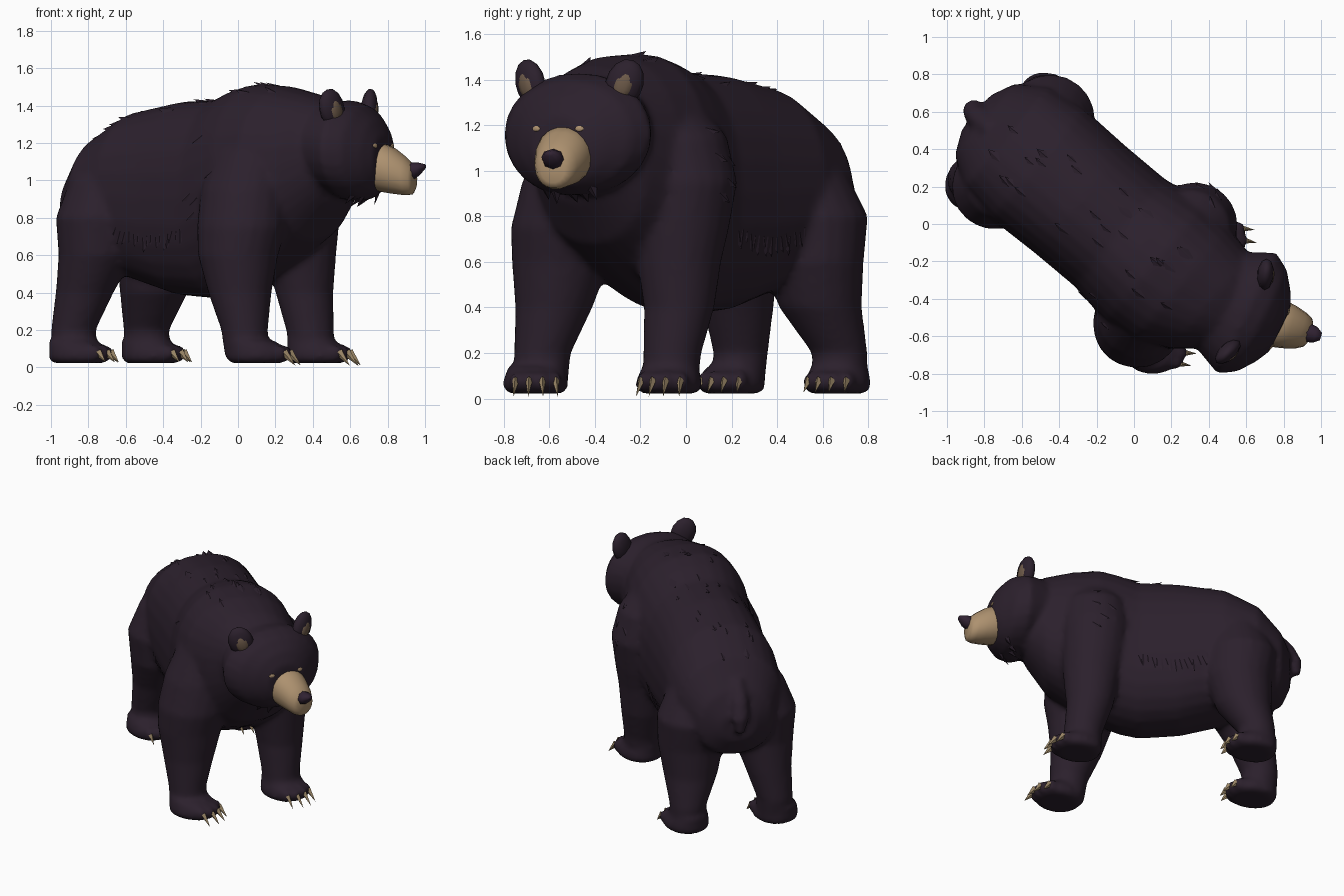
import bpy, bmesh, math, random
from mathutils import Vector, Matrix
from mathutils.bvhtree import BVHTree

if "Cube" in bpy.data.objects:
    bpy.data.objects.remove(bpy.data.objects["Cube"])

random.seed(4)
UP = Vector((0, 0, 1))


def mat(name, c):
    m = bpy.data.materials.new(name)
    m.diffuse_color = (*c, 1)
    m.use_nodes = True
    m.node_tree.nodes["Principled BSDF"].inputs["Base Color"].default_value = m.diffuse_color
    return m


FUR = mat("dark_fur", (0.0245, 0.0145, 0.0255))
TAN = mat("muzzle_tan", (0.42, 0.285, 0.16))
CLAW = mat("claw_horn", (0.34, 0.25, 0.14))
EAR = mat("inner_ear_brown", (0.15, 0.10, 0.065))
NOSE = mat("nose_dark", (0.03, 0.016, 0.032))


def heading(deg):
    a = math.radians(deg)
    return Vector((math.cos(a), math.sin(a), 0)), Vector((-math.sin(a), math.cos(a), 0))


def finish(name, bm, m):
    bmesh.ops.recalc_face_normals(bm, faces=bm.faces)
    me = bpy.data.meshes.new(name)
    bm.to_mesh(me)
    bm.free()
    me.materials.append(m)
    ob = bpy.data.objects.new(name, me)
    bpy.context.collection.objects.link(ob)
    return ob


def smooth(ob):
    for p in ob.data.polygons:
        p.use_smooth = True


def loft(bm, sections, n=20, power=0.9):
    """Closed tube through (centre, half axis, half axis) sections."""
    rings = []
    for c, a, b in sections:
        ring = []
        for i in range(n):
            t = 2 * math.pi * i / n
            x, y = math.cos(t), math.sin(t)
            x = math.copysign(abs(x) ** power, x)
            y = math.copysign(abs(y) ** power, y)
            ring.append(bm.verts.new(c + a * x + b * y))
        rings.append(ring)
    for r, s in zip(rings, rings[1:]):
        for i in range(n):
            bm.faces.new((r[i], r[(i + 1) % n], s[(i + 1) % n], s[i]))
    bm.faces.new(rings[0])
    bm.faces.new(rings[-1])


def ball(bm, c, f, l, u, seg=14):
    """Ellipsoid with three half axis vectors."""
    M = Matrix((f, l, u)).transposed().to_4x4()
    M.translation = c
    bmesh.ops.create_uvsphere(bm, u_segments=seg, v_segments=seg // 2 + 2, radius=1, matrix=M)


def spike(bm, base, tip, side, width, thick):
    """Four sided pointed tuft or claw."""
    d = (tip - base).normalized()
    up = side.cross(d).normalized() * thick
    s = side.normalized() * width
    q = [bm.verts.new(base + o) for o in (s, up, -s, -up)]
    t = bm.verts.new(tip)
    bm.faces.new(q)
    for i in range(4):
        bm.faces.new((q[i], q[(i + 1) % 4], t))


# Trunk, neck
F, L = heading(-40)
O = Vector((-0.054, -0.065, 0))
bm = bmesh.new()
trunk = [(-1.03, 0, .72, .92, .12), (-.97, 0, .6, 1.06, .25), (-.82, 0, .54, 1.24, .355),
         (-.6, 0, .47, 1.365, .385), (-.3, 0, .385, 1.42, .375), (-.03, 0, .365, 1.435, .375),
         (.1, 0, .4, 1.485, .395), (.22, 0, .46, 1.515, .41), (.4, 0, .56, 1.505, .395),
         (.58, .03, .68, 1.46, .33), (.72, .06, .87, 1.4, .24)]
loft(bm, [(O + F * u + L * v + UP * (lo + hi) / 2, L * w, UP * (hi - lo) / 2)
          for u, v, lo, hi, w in trunk], 28, 0.88)

# Legs: x, y, z, radius going up
legs = [
    [(.05, -.64, .05, .12), (.035, -.63, .2, .125), (.01, -.58, .4, .17), (.0, -.55, .6, .215),
     (.02, -.53, .75, .24), (.04, -.48, .95, .24), (.08, -.42, 1.15, .215), (.12, -.36, 1.33, .14)],
    [(.4, -.07, .05, .12), (.385, -.06, .2, .128), (.355, -.03, .4, .155), (.34, -.03, .6, .185),
     (.33, -.02, .75, .21), (.325, -.005, .95, .23), (.3, -.04, 1.15, .22), (.24, -.12, 1.33, .15)],
    [(-.87, .225, .05, .12), (-.88, .24, .2, .12), (-.82, .23, .4, .155), (-.755, .2, .6, .205),
     (-.745, .2, .8, .23), (-.71, .22, 1.0, .19), (-.65, .27, 1.14, .12)],
    [(-.48, .675, .05, .12), (-.49, .675, .2, .122), (-.45, .59, .4, .182), (-.43, .56, .6, .22),
     (-.45, .56, .8, .24), (-.46, .51, 1.0, .19), (-.48, .45, 1.14, .12)]]
for leg in legs:
    loft(bm, [(Vector((x, y, z)), F * r, L * r) for x, y, z, r in leg], 20, 1)

# Paws with toe bumps and claws
claws = bmesh.new()
for x, y, deg, k in [(.1, -.66, 0, 1), (.42, -.075, -14, 1), (-.855, .2, -20, .75), (-.465, .665, -18, .75)]:
    f, l = heading(deg)
    c = Vector((x, y, 0))
    loft(bm, [(c + f * o + UP * z, f * a, l * b) for z, o, a, b in
              [(.022, 0, .14, .12), (.05, 0, .158, .145), (.09, 0, .155, .14), (.14, -.03, .13, .12)]], 20, .9)
    for i in (-1.5, -.5, .5, 1.5):
        d, s = heading(deg + i * 6)
        toe = c + l * i * .055 + f * (.145 - .014 * i * i)
        ball(bm, toe + UP * .075, d * .05, s * .036, UP * .048, 10)
        b = toe + d * .03 + UP * .082
        spike(claws, b, b + d * .065 * k - UP * .073 * k, s, .016, .024)
finish("claws", claws, CLAW)

# Head
HF, HL = heading(-26)
H = Vector((.62, -.485, 0))
head = [(-.27, 1.2, .2, .17), (-.15, 1.175, .3, .24), (-.02, 1.16, .36, .27), (.07, 1.145, .305, .253),
        (.14, 1.13, .21, .195), (.18, 1.12, .13, .12)]
loft(bm, [(H + HF * s + UP * z, HL * w, UP * h) for s, z, w, h in head], 24, .97)

# Tail
loft(bm, [(Vector((x, y, z)), F * a, L * b) for x, y, z, a, b in
          [(-.76, .5, 1.12, .05, .04), (-.82, .56, 1.01, .065, .06), (-.865, .61, .9, .05, .06),
           (-.875, .625, .79, .025, .025)]], 12, 1)

# Merge everything into one skin
raw = finish("raw_body", bm, FUR)
rm = raw.modifiers.new("merge", 'REMESH')
rm.mode = 'VOXEL'
rm.voxel_size = 0.02
sm = raw.modifiers.new("soften", 'SMOOTH')
sm.factor = 0.5
sm.iterations = 4
dg = bpy.context.evaluated_depsgraph_get()
skin = bpy.data.meshes.new_from_object(raw.evaluated_get(dg))
bpy.data.objects.remove(raw)
skin.materials.clear()
skin.materials.append(FUR)
body = bpy.data.objects.new("bear_body", skin)
bpy.context.collection.objects.link(body)
smooth(body)
tree = BVHTree.FromPolygons([v.co for v in skin.vertices], [p.vertices[:] for p in skin.polygons])

# Muzzle, nose
MF, ML = heading(-17)
M0 = Vector((.6, -.48, 0))
for name, m, n, secs in (
    ("muzzle", TAN, 18, [(.06, 1.075, .11, .1), (.13, 1.07, .128, .122), (.2, 1.063, .127, .13),
                         (.25, 1.048, .117, .122), (.31, 1.022, .098, .103), (.345, 1.007, .078, .083),
                         (.358, 1.007, .055, .06)]),
    ("nose", NOSE, 8, [(.305, 1.055, .032, .04), (.352, 1.05, .05, .046), (.385, 1.059, .044, .035),
                       (.418, 1.074, .02, .012)])):
    bm = bmesh.new()
    loft(bm, [(M0 + MF * s + UP * z, ML * w, UP * h) for s, z, w, h in secs], n, .95)
    smooth(finish(name, bm, m))

# Ears and eyes, one pair
for name, sgn in (("right", -1), ("left", 1)):
    f = (HF + HL * sgn * .4).normalized()
    u = (UP + HL * sgn * .4 - f * .1).normalized()
    l = u.cross(f).normalized()
    f = l.cross(u)
    c = H - HF * .02 + HL * sgn * .23 + UP * 1.385
    bm = bmesh.new()
    ball(bm, c, f * .045, l * .083, u * .108, 10)
    smooth(finish(name + "_ear", bm, FUR))
    bm = bmesh.new()
    ball(bm, c + f * .028 - u * .01, f * .021, l * .044, u * .062, 10)
    smooth(finish(name + "_inner_ear", bm, EAR))
    hit, nrm, _, _ = tree.ray_cast(H + HF * .6 + HL * sgn * .105 + UP * 1.185, -HF)
    if hit:
        s = nrm.cross(UP).normalized()
        bm = bmesh.new()
        ball(bm, hit, nrm * .006, s * .02, s.cross(nrm) * .012, 10)
        finish(name + "_eye_patch", bm, TAN)

# Fur tufts laid on the skin
bm = bmesh.new()


def tuft(origin, ray, lie, size, lift):
    hit, nrm, _, _ = tree.ray_cast(origin, ray)
    if hit:
        d = (lie - nrm * lie.dot(nrm)).normalized()
        spike(bm, hit - nrm * .012, hit + d * size + nrm * lift, d.cross(nrm), size * .5, .014)


for i in range(26):  # spine and shoulder hump
    p = O + F * random.uniform(-.85, .45) + L * random.uniform(-.22, .22)
    tuft(p + UP * 2, -UP, -F, random.uniform(.06, .1), .012)
for side in (-1, 1):
    for i in range(16):  # flank fringe
        p = O + F * (-.48 + i * .03) + L * side + UP * (.74 - .04 * math.sin(i * .21) + random.uniform(-.01, .01))
        tuft(p, -L * side, -UP - F * random.uniform(0, .5), random.uniform(.05, .09), .004)
    for i in range(5):  # behind the shoulder
        p = O + F * random.uniform(.05, .3) + L * side + UP * random.uniform(.8, 1.3)
        tuft(p, -L * side, -F - UP * .7, .07, .006)
for i in range(5):  # chin and throat
    p = H + HF * (.06 + .03 * math.sin(i * 2)) + HL * (i - 2) * .06
    tuft(p, UP, -UP * .2 - HF * .6, .06, .03)
finish("fur_tufts", bm, FUR)
